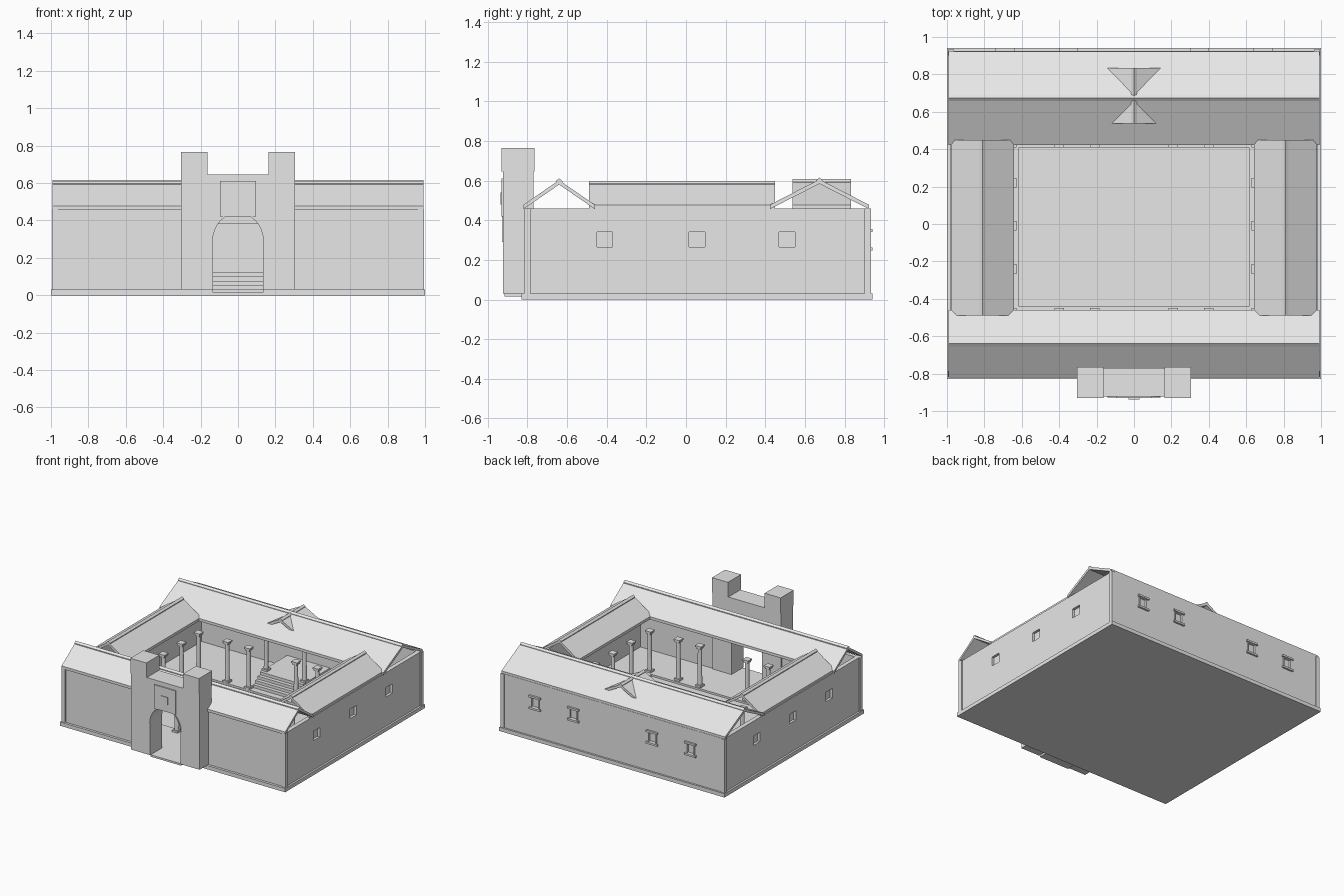
import bpy, bmesh, math
from mathutils import Vector

if "Cube" in bpy.data.objects:
    bpy.data.objects.remove(bpy.data.objects["Cube"], do_unlink=True)

stone = bpy.data.materials.new("pale_stone")
stone.use_nodes = True
stone.diffuse_color = (0.8, 0.8, 0.8, 1)
stone.node_tree.nodes["Principled BSDF"].inputs["Base Color"].default_value = (0.8, 0.8, 0.8, 1)


def finish(name, bm):
    bmesh.ops.recalc_face_normals(bm, faces=bm.faces)
    mesh = bpy.data.meshes.new(name)
    bm.to_mesh(mesh)
    bm.free()
    mesh.materials.append(stone)
    obj = bpy.data.objects.new(name, mesh)
    bpy.context.scene.collection.objects.link(obj)
    return obj


def add_box(bm, x, y, z):
    verts = bmesh.ops.create_cube(bm, size=1)["verts"]
    for v in verts:
        v.co = Vector([a + (c + 0.5) * (b - a) for c, (a, b) in zip(v.co, (x, y, z))])


def boxes(name, *specs):
    bm = bmesh.new()
    for spec in specs:
        add_box(bm, *spec)
    return finish(name, bm)


def extrude(name, profile, start, end, axis="y"):
    """Extrude a (side, height) outline along x or y."""
    bm = bmesh.new()
    place = (lambda s, h: (s, start, h)) if axis == "y" else (lambda s, h: (start, s, h))
    face = bm.faces.new([bm.verts.new(place(s, h)) for s, h in profile])
    new = bmesh.ops.extrude_face_region(bm, geom=[face])["geom"]
    d = end - start
    move = (0, d, 0) if axis == "y" else (d, 0, 0)
    bmesh.ops.translate(bm, vec=move, verts=[v for v in new if isinstance(v, bmesh.types.BMVert)])
    return finish(name, bm)


def gable(name, centre, half, eave, ridge, start, end, axis, thick=0.022):
    """Thin open-ended pitched roof."""
    profile = [(centre - half, eave), (centre, ridge), (centre + half, eave),
               (centre + half, eave - thick), (centre, ridge - thick), (centre - half, eave - thick)]
    return extrude(name, profile, start, end, axis)


def roof(name, centre, half, ridge, start, end, axis):
    gable(name, centre, half, 0.478, ridge, start, end, axis)
    gable(name + "_ridge_cap", centre, 0.016, ridge - 0.004, ridge + 0.009, start, end, axis, 0.014)


def column(name, x, y, bottom, top):
    bm = bmesh.new()
    ret = bmesh.ops.create_cone(bm, cap_ends=True, segments=12, radius1=0.018,
                                radius2=0.015, depth=top - bottom)
    bmesh.ops.translate(bm, vec=(x, y, (top + bottom) / 2), verts=ret["verts"])
    for r, low, high in ((0.024, bottom, bottom + 0.015), (0.02, top - 0.025, top - 0.012),
                         (0.026, top - 0.012, top)):
        add_box(bm, (x - r, x + r), (y - r, y + r), (low, high))
    finish(name, bm)


# Plinth with a slightly sunken courtyard
boxes("plinth", ((-1, 1), (-0.83, 0.94), (0, 0.015)),
      ((-1, 1), (-0.83, -0.44), (0.015, 0.03)), ((-1, 1), (0.41, 0.94), (0.015, 0.03)),
      ((-1, -0.615), (-0.44, 0.41), (0.015, 0.03)), ((0.615, 1), (-0.44, 0.41), (0.015, 0.03)))

# Outer walls with window recesses and the entrance opening
back_windows = (-0.69, -0.35, 0.35, 0.69)
cuts = [((-0.135, 0.135), (-0.9, -0.7), (0.03, 0.38))]
for y in (-0.41, 0.055, 0.51):
    for s in (-1, 1):
        cuts.append((sorted((s * 0.965, s * 1.1)), (y - 0.04, y + 0.04), (0.265, 0.34)))
for x in back_windows:
    cuts.append(((x - 0.032, x + 0.032), (0.91, 1), (0.262, 0.34)))
cutter = boxes("opening_cutter", *cuts)
cutter.hide_render = True
walls = [boxes("front_wall", ((-0.985, 0.985), (-0.81, -0.78), (0.03, 0.46))),
         boxes("back_wall", ((-0.985, 0.985), (0.895, 0.925), (0.03, 0.46))),
         boxes("right_wall", ((-0.985, -0.95), (-0.78, 0.895), (0.03, 0.46))),
         boxes("left_wall", ((0.95, 0.985), (-0.78, 0.895), (0.03, 0.46)))]
for wall in walls:
    mod = wall.modifiers.new("openings", "BOOLEAN")
    mod.object = cutter
    mod.operation = "DIFFERENCE"
    mod.solver = "EXACT"
bpy.context.view_layer.update()
graph = bpy.context.evaluated_depsgraph_get()
baked = [bpy.data.meshes.new_from_object(w.evaluated_get(graph)) for w in walls]
for wall, mesh in zip(walls, baked):
    wall.modifiers.clear()
    wall.data = mesh
bpy.data.objects.remove(cutter, do_unlink=True)

# Corner pilasters
for side, s in (("right", -1), ("left", 1)):
    x = sorted((s * 0.962, s * 0.995))
    boxes("front_%s_pilaster" % side, (x, (-0.818, -0.785), (0.03, 0.46)))
    boxes("back_%s_pilaster" % side, (x, (0.9, 0.932), (0.03, 0.46)))

# Lintels, sills and jambs of the back windows
for x in back_windows:
    boxes("back_window_frame",
          ((x - 0.05, x + 0.05), (0.92, 0.94), (0.34, 0.355)),
          ((x - 0.05, x + 0.05), (0.92, 0.94), (0.247, 0.262)),
          ((x - 0.038, x - 0.03), (0.92, 0.93), (0.262, 0.34)),
          ((x + 0.03, x + 0.038), (0.92, 0.93), (0.262, 0.34)))

# Roofs
roof("front_roof", -0.64, 0.18, 0.602, -0.993, 0.993, "x")
roof("back_roof", 0.673, 0.25, 0.606, -0.993, 0.993, "x")
for side, s in (("right", -1), ("left", 1)):
    roof(side + "_roof", s * 0.81, 0.168, 0.59, -0.49, 0.45, "y")
roof("back_cross_gable", 0, 0.23, 0.598, 0.537, 0.833, "y")

# Colonnade around the courtyard
for x in (-0.655, 0.655):
    for y in (-0.476, -0.24, -0.01, 0.22, 0.436):
        column("side_column", x, y, 0.03, 0.36)
for x in (-0.4, -0.21, 0.21, 0.4):
    column("front_column", x, -0.476, 0.03, 0.36)
    column("back_column", x, 0.436, 0.03, 0.36)

# Steps and porch under the cross gable
boxes("back_steps", *[((-0.19, 0.19), (0.46 + 0.03 * i, 0.895), (0.03 + 0.023 * i, 0.053 + 0.023 * i))
                      for i in range(4)])
for x in (-0.17, 0.17):
    column("porch_column", x, 0.6, 0.122, 0.42)

# Gatehouse with an arched passage
arch = [(0.135 * math.cos(t), 0.29 + 0.15 * math.sin(t))
        for t in [math.pi * i / 16 for i in range(17)]]
extrude("gatehouse", [(0.305, 0.03), (0.305, 0.645), (-0.305, 0.645), (-0.305, 0.03), (-0.135, 0.03)]
        + arch[::-1] + [(0.135, 0.03)], -0.922, -0.77)
for s in (-1, 1):
    boxes("gate_turret", (sorted((s * 0.163, s * 0.305)), (-0.93, -0.765), (0.645, 0.765)))
boxes("gate_threshold", ((-0.135, 0.135), (-0.915, -0.77), (0.015, 0.03)))
boxes("gate_panel", ((-0.095, 0.095), (-0.931, -0.92), (0.42, 0.61)))
boxes("gate_panel_centre", ((-0.03, 0.03), (-0.937, -0.929), (0.48, 0.54)))

# Raised band around the arch
band = [(0.142 * math.cos(t), 0.29 + 0.158 * math.sin(t))
        for t in [math.pi * i / 16 for i in range(17)]]
extrude("arch_band", arch + band[::-1], -0.927, -0.92)
